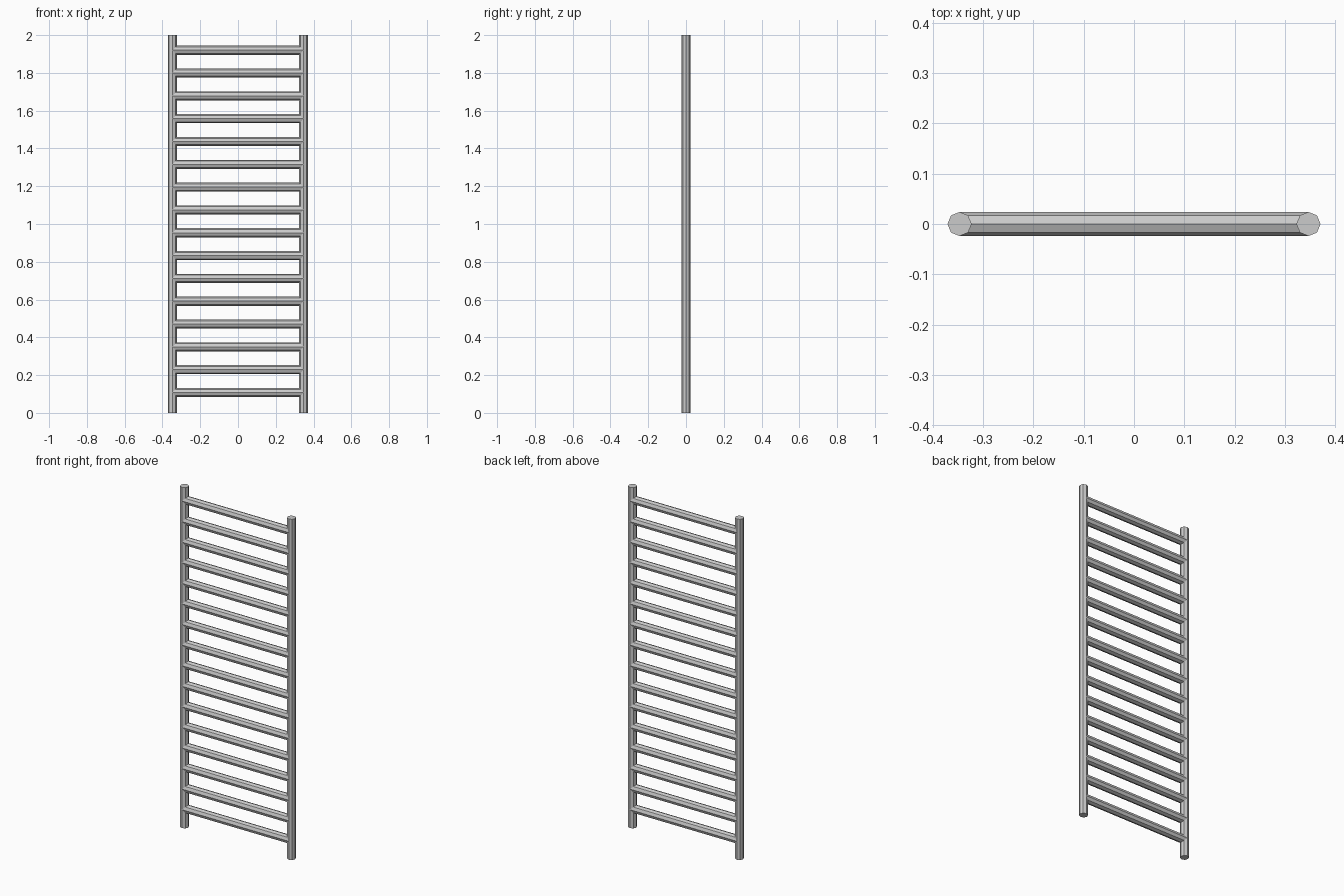
import bpy
import math

if "Cube" in bpy.data.objects:
    bpy.data.objects.remove(bpy.data.objects["Cube"])

RADIUS = 0.024
POST_X = 0.347
RUNGS = 16
LOW, HIGH = 0.108, 1.92


def tube(name, length, location, rotation=(0, 0, 0)):
    """Flat-shaded eight-sided tube with corners on its axes."""
    bpy.ops.mesh.primitive_cylinder_add(
        vertices=8, radius=RADIUS, depth=length, location=location, rotation=rotation)
    bpy.context.object.name = name


# Upright posts
for side, label in ((-1, "left"), (1, "right")):
    tube(label + "_post", 2.0, (side * POST_X, 0, 1.0))

# Evenly spaced rungs, ending on the post centre lines
for i in range(RUNGS):
    z = LOW + (HIGH - LOW) * i / (RUNGS - 1)
    tube(f"rung_{i + 1}", 2 * POST_X, (0, 0, z), (0, math.pi / 2, 0))
